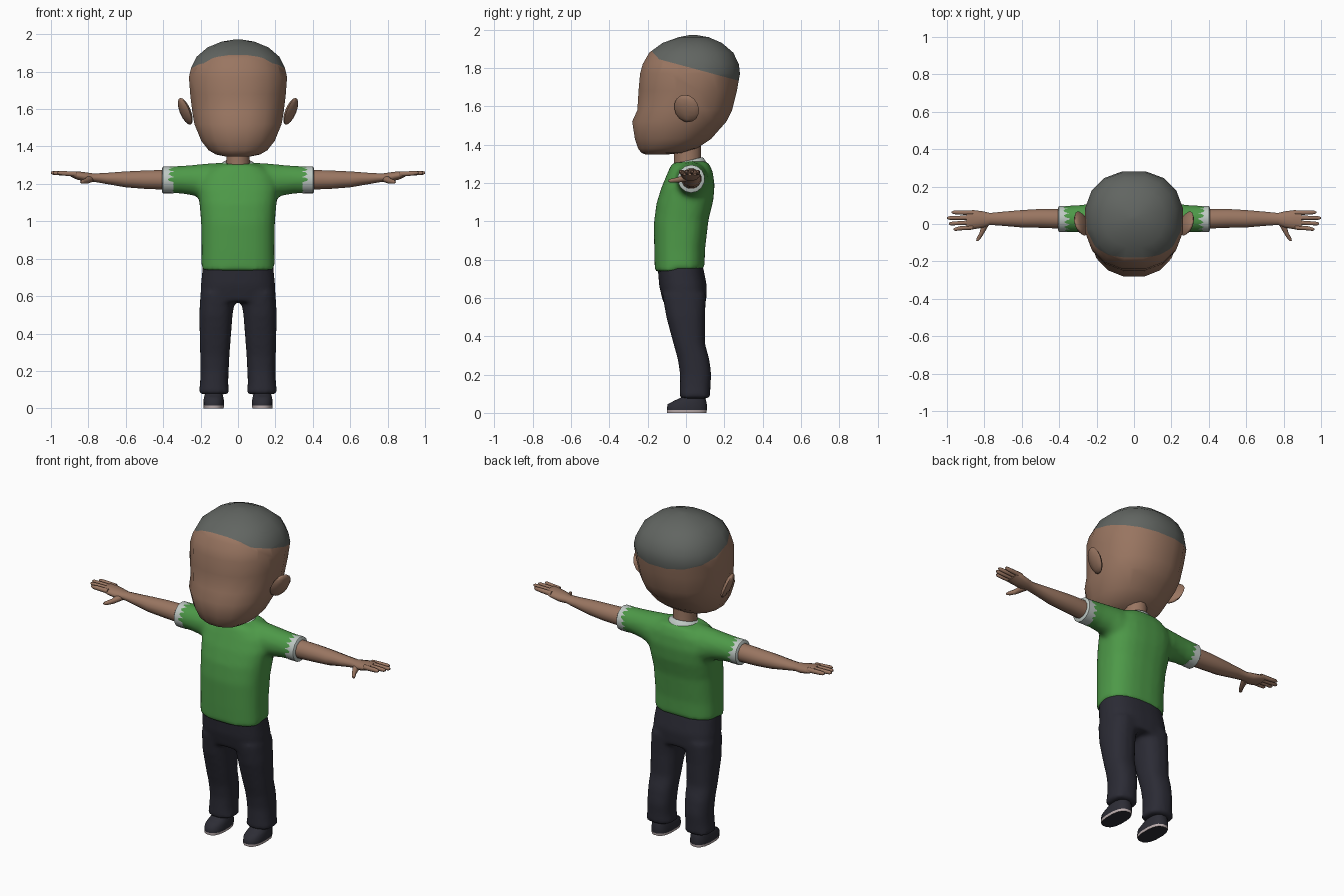
import bpy, bmesh, math
from mathutils import Vector, Matrix

cube = bpy.data.objects.get("Cube")
if cube:
    bpy.data.objects.remove(cube, do_unlink=True)


def material(name, rgb):
    mat = bpy.data.materials.new(name)
    mat.use_nodes = True
    mat.diffuse_color = (*rgb, 1)
    mat.node_tree.nodes["Principled BSDF"].inputs["Base Color"].default_value = (*rgb, 1)
    return mat


skin = material("brown skin", (.32, .18, .12))
hair = material("grey hair", (.12, .13, .12))
green = material("green cloth", (.075, .32, .065))
trim = material("pale trim", (.52, .58, .55))
navy = material("dark navy cloth", (.024, .024, .035))
leather = material("dark shoe", (.026, .026, .036))
rubber = material("light sole", (.5, .42, .42))

# Each axis is followed by the two axes that span its cross-section
CROSS = {"x": (0, 1, 2), "y": (1, 0, 2), "z": (2, 0, 1)}


def loft(bm, axis, rows, sides=16, power=2.3, side=1, tilt=0):
    """Skin rounded rings; a row is (position, centre, half width, low, high)."""
    along, across, third = CROSS[axis]
    rings = []
    for position, centre, half, low, high in rows:
        ring = []
        for i in range(sides):
            angle = math.tau * (i + .5) / sides
            c, s = math.cos(angle), math.sin(angle)
            point = Vector()
            point[along] = position
            point[across] = centre + half * math.copysign(abs(c) ** (2 / power), c)
            point[third] = (low + high) / 2 + (high - low) / 2 * math.copysign(abs(s) ** (2 / power), s)
            point.z += tilt * point.y
            point.x *= side
            ring.append(bm.verts.new(point))
        rings.append(ring)
    faces = [bm.faces.new(rings[0]), bm.faces.new(rings[-1])]
    for a, b in zip(rings, rings[1:]):
        for i in range(sides):
            j = (i + 1) % sides
            faces.append(bm.faces.new((a[i], a[j], b[j], b[i])))
    bmesh.ops.recalc_face_normals(bm, faces=faces)


def finish(name, bm, *mats, remesh=0, sharp=60):
    mesh = bpy.data.meshes.new(name)
    bm.to_mesh(mesh)
    bm.free()
    obj = bpy.data.objects.new(name, mesh)
    bpy.context.collection.objects.link(obj)
    for mat in mats:
        mesh.materials.append(mat)
    bpy.ops.object.select_all(action="DESELECT")
    obj.select_set(True)
    bpy.context.view_layer.objects.active = obj
    if remesh:
        # Fuse overlapping volumes into one soft garment
        fuse = obj.modifiers.new("fuse", "REMESH")
        fuse.mode = "VOXEL"
        fuse.voxel_size = remesh
        fuse.use_smooth_shade = True
        soften = obj.modifiers.new("soften", "SMOOTH")
        soften.factor = .5
        soften.iterations = 6
    else:
        bpy.ops.object.shade_smooth_by_angle(angle=math.radians(sharp))
    return obj


# Head, with the hairline cut in along two sloping planes
bm = bmesh.new()
loft(bm, "z", [
    (1.347, 0, .07, -.21, -.11), (1.357, 0, .12, -.235, -.01),
    (1.38, 0, .16, -.253, .06), (1.43, 0, .2, -.27, .135),
    (1.52, 0, .237, -.285, .215), (1.58, 0, .248, -.258, .245),
    (1.68, 0, .26, -.252, .27), (1.77, 0, .267, -.244, .286),
    (1.82, 0, .255, -.23, .28), (1.88, 0, .225, -.195, .25),
    (1.93, 0, .165, -.125, .19), (1.96, 0, .09, -.04, .12),
    (1.972, 0, .02, .02, .05)], power=2.25)
temple = Vector((0, -.14, 1.845))
normals = [Vector((0, .27, 1)).normalized(), Vector((0, 1.1, 1)).normalized()]
for normal in normals:
    bmesh.ops.bisect_plane(bm, geom=bm.verts[:] + bm.edges[:] + bm.faces[:],
                           plane_co=temple, plane_no=normal)
for face in bm.faces:
    offset = face.calc_center_median() - temple
    face.material_index = int(all(offset.dot(n) > 0 for n in normals))
finish("head", bm, skin, hair)

# Neck
bm = bmesh.new()
loft(bm, "z", [(1.27, 0, .07, -.065, .085), (1.34, 0, .064, -.065, .08),
               (1.43, 0, .066, -.07, .08)], 12, 2)
finish("neck", bm, skin)

# Shirt body and sleeves
bm = bmesh.new()
loft(bm, "z", [
    (.745, 0, .197, -.163, .097), (.85, 0, .195, -.166, .1),
    (1, 0, .198, -.168, .118), (1.1, 0, .207, -.155, .143),
    (1.18, 0, .215, -.13, .15), (1.25, 0, .195, -.1, .14),
    (1.295, 0, .14, -.08, .12), (1.31, 0, .085, -.066, .095)], 24, 2.6, tilt=.06)
for side in (1, -1):
    loft(bm, "x", [
        (.05, .03, .09, 1.1, 1.318), (.17, .03, .09, 1.1, 1.31),
        (.23, .03, .08, 1.135, 1.303), (.3, .028, .073, 1.147, 1.298),
        (.4, .027, .07, 1.15, 1.293)], power=2, side=side)
finish("shirt", bm, green, remesh=.014)

# Collar band, dipping towards the front
bm = bmesh.new()
loft(bm, "z", [(1.285, 0, .098, -.08, .105), (1.307, 0, .086, -.069, .094),
               (1.314, 0, .072, -.062, .085)], 20, 2, tilt=.24)
finish("collar", bm, trim)

# Hips and trouser legs
bm = bmesh.new()
loft(bm, "z", [(.57, 0, .198, -.118, .105), (.66, 0, .199, -.14, .11),
               (.78, 0, .187, -.15, .086)], 24, 2.6)
for side in (1, -1):
    loft(bm, "z", [
        (.075, .128, .084, -.035, .127), (.13, .128, .076, -.033, .128),
        (.2, .125, .076, -.032, .133), (.28, .124, .079, -.044, .123),
        (.36, .122, .083, -.066, .1), (.5, .118, .09, -.104, .1),
        (.62, .106, .096, -.125, .106)], power=2.4, side=side)
finish("trousers", bm, navy, remesh=.014)

for side, label in ((1, "left"), (-1, "right")):
    # Sleeve cuff
    bm = bmesh.new()
    loft(bm, "x", [(.345, .027, .07, 1.148, 1.294), (.4, .027, .071, 1.148, 1.294),
                   (.405, .027, .064, 1.155, 1.286)], 14, 2, side)
    finish(label + "_cuff", bm, trim, sharp=40)

    # Arm and palm
    bm = bmesh.new()
    loft(bm, "x", [
        (.38, .027, .054, 1.167, 1.277), (.5, .03, .052, 1.172, 1.273),
        (.6, .028, .048, 1.18, 1.268), (.7, .028, .039, 1.198, 1.26),
        (.77, .027, .033, 1.21, 1.256), (.81, .024, .046, 1.21, 1.262),
        (.86, .023, .053, 1.222, 1.268), (.895, .02, .052, 1.238, 1.268)],
        12, 2, side)
    finish(label + "_arm", bm, skin)

    # Four fingers and the thumb
    bm = bmesh.new()
    for i, tip in enumerate((.965, .99, 1, .975)):
        root = -.018 + .026 * i
        spread = -.028 + .03 * i
        loft(bm, "x", [
            (.86, root, .013, 1.238, 1.267), (.93, (root + spread) / 2, .012, 1.243, 1.269),
            (tip - .01, spread, .01, 1.248, 1.269), (tip, spread, .004, 1.254, 1.265)],
            8, 2, side)
    loft(bm, "y", [
        (-.092, .838, .006, 1.206, 1.216), (-.08, .832, .012, 1.2, 1.222),
        (-.045, .812, .014, 1.2, 1.23), (.01, .79, .024, 1.208, 1.25)], 8, 2, side)
    finish(label + "_fingers", bm, skin)

    # Ear: a flattened disc flaring up and back
    bm = bmesh.new()
    shape = (Matrix.Translation((side * .282, .003, 1.588))
             @ Matrix.Rotation(side * math.radians(-19), 4, "Z")
             @ Matrix.Rotation(side * math.radians(22), 4, "Y")
             @ Matrix.Diagonal((.022, .068, .077, 1)))
    bmesh.ops.create_uvsphere(bm, u_segments=8, v_segments=8, radius=1, matrix=shape)
    finish(label + "_ear", bm, skin)

    # Shoe with a light rim around the sole
    bm = bmesh.new()
    loft(bm, "z", [
        (0, .13, .054, -.1, .108), (.014, .13, .056, -.102, .11),
        (.045, .13, .055, -.098, .11), (.065, .13, .051, -.06, .106),
        (.085, .13, .046, -.015, .1), (.12, .13, .042, 0, .09)], power=2.5, side=side)
    for face in bm.faces:
        low = face.calc_center_median().z < .014
        face.material_index = int(low and face.normal.z > -.9)
    finish(label + "_shoe", bm, leather, rubber)
